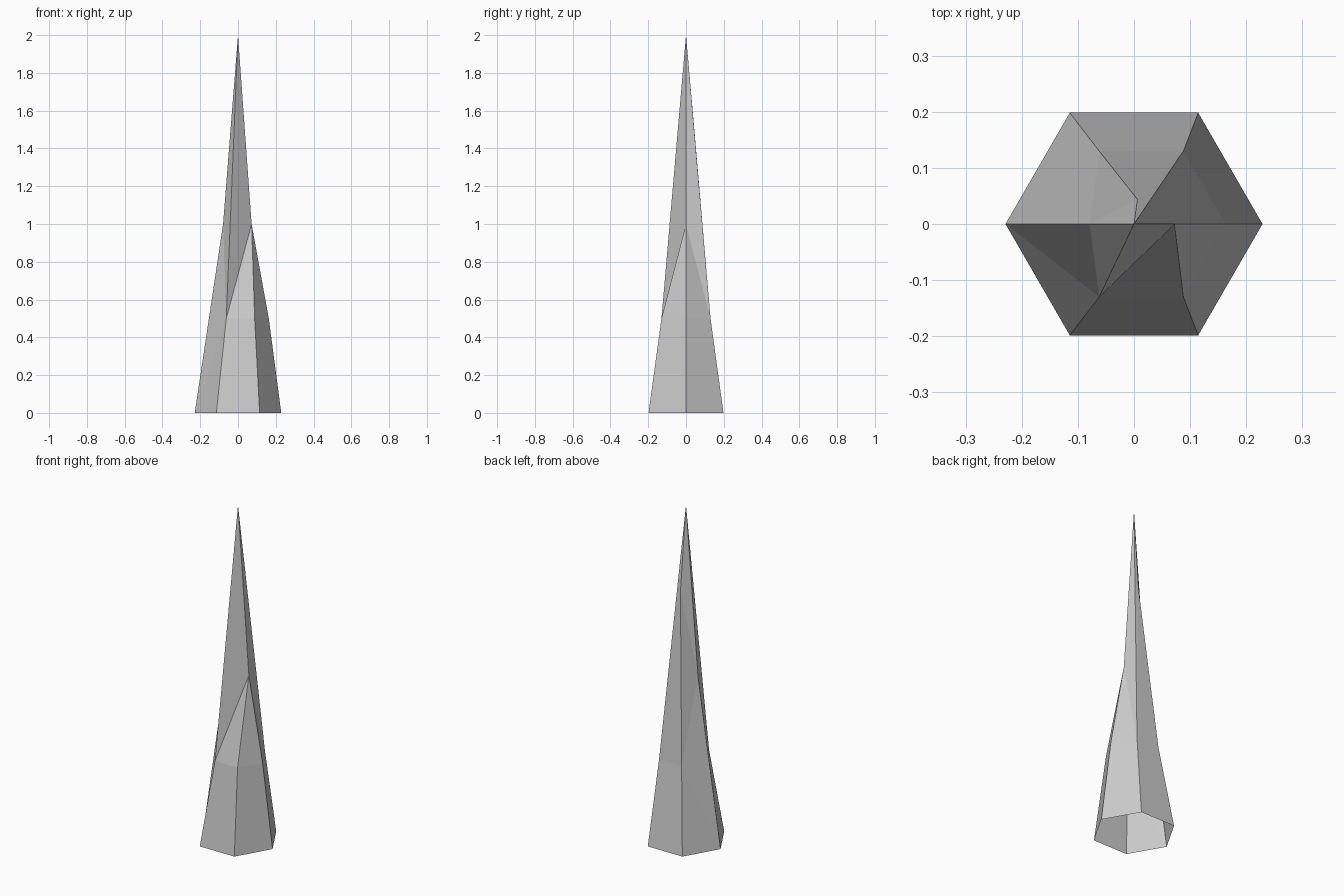
import bpy
import bmesh
from math import cos, sin, pi

cube = bpy.data.objects.get("Cube")
if cube:
    bpy.data.objects.remove(cube, do_unlink=True)

# Plain grey stone
grey = bpy.data.materials.new("grey_stone")
grey.use_nodes = True
colour = (0.6, 0.6, 0.6, 1)
grey.diffuse_color = colour
grey.node_tree.nodes["Principled BSDF"].inputs["Base Color"].default_value = colour

bm = bmesh.new()


def hexagon(radius, z, shift=0):
    """Six points, anticlockwise from +x."""
    return [bm.verts.new((shift + radius * cos(k * pi / 3), radius * sin(k * pi / 3), z))
            for k in range(6)]


# Base ring, slightly offset waist ring, and the uneven points above
base = hexagon(0.229, 0)
waist = hexagon(0.15, 0.5, 0.013)
right_shoulder = bm.verts.new((-0.079, 0, 1))
left_shoulder = bm.verts.new((0.072, 0, 1))
back_neck = bm.verts.new((0.006, 0.044, 1.5))
tip = bm.verts.new((0, 0, 2))

# The waist corner on the -x side is merged up into the shoulder
bm.verts.remove(waist[3])
waist[3] = right_shoulder

# Lower walls, open underneath
for k in range(6):
    n = (k + 1) % 6
    wall = [base[k], base[n], waist[n], waist[k]]
    if right_shoulder in wall:
        low = waist[n] if waist[k] is right_shoulder else waist[k]
        bm.faces.new([base[k], base[n], low])
        bm.faces.new([base[3], right_shoulder, low])
    else:
        bm.faces.new(wall)

# Upper facets
for facet in (
    (waist[0], waist[1], left_shoulder),
    (waist[5], waist[0], left_shoulder),
    (waist[4], waist[5], left_shoulder),
    (waist[4], left_shoulder, tip),
    (right_shoulder, waist[4], tip),
    (left_shoulder, waist[1], tip),
    (waist[1], back_neck, tip),
    (waist[1], waist[2], back_neck),
    (waist[2], right_shoulder, back_neck),
    (right_shoulder, tip, back_neck),
):
    bm.faces.new(facet)

bmesh.ops.recalc_face_normals(bm, faces=bm.faces)
# An open shell: make sure the normals point outwards
if bm.calc_volume(signed=True) < 0:
    bmesh.ops.reverse_faces(bm, faces=bm.faces)

mesh = bpy.data.meshes.new("stone_spike")
bm.to_mesh(mesh)
bm.free()
mesh.materials.append(grey)
spike = bpy.data.objects.new("stone_spike", mesh)
bpy.context.collection.objects.link(spike)
